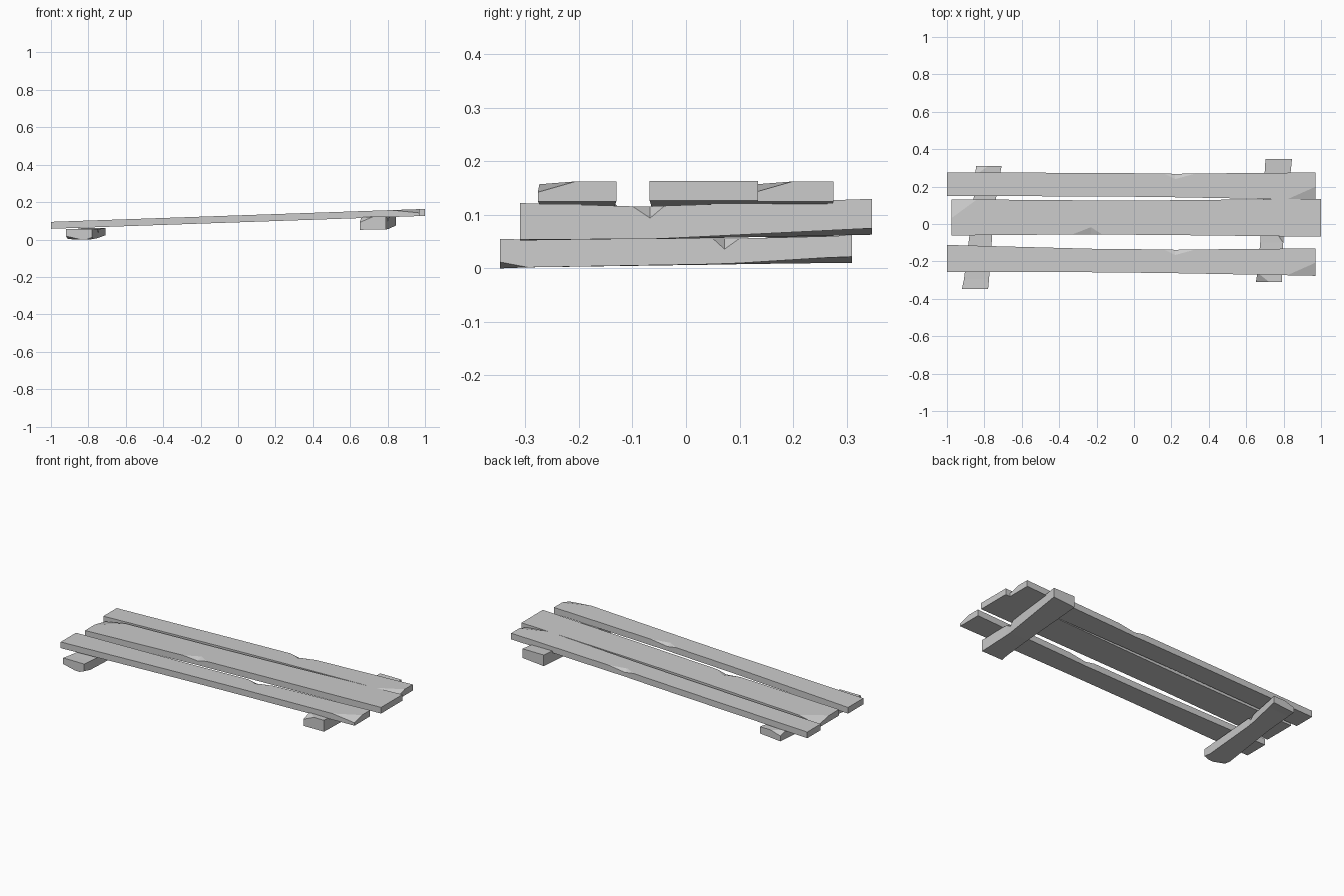
import bpy, bmesh

if "Cube" in bpy.data.objects:
    bpy.data.objects.remove(bpy.data.objects["Cube"])

NEG_BOTTOM, POS_BOTTOM, POS_TOP, NEG_TOP = range(4)


def bar(name, stations, along_y=False):
    """Loft rough four-sided sections; station = (pos, side0, side1, (zb0, zb1), z_top, chips).
    chips maps a corner to (inset, drop) for a splintered edge."""
    bm = bmesh.new()
    rings = []
    for pos, c0, c1, (za, zb), zt, chips in stations:
        corners = [(c0, za, 1, 1), (c1, zb, -1, 1), (c1, zt, -1, -1), (c0, zt, 1, -1)]
        pts = []
        for i, (c, z, sc, sz) in enumerate(corners):
            inset, drop = chips.get(i, (0, 0))
            pair = [(c, z + sz * drop), (c + sc * inset, z)]
            pts += pair if i % 2 == 0 else pair[::-1]
        rings.append([bm.verts.new((c, pos, z) if along_y else (pos, c, z))
                      for c, z in pts])
    for a, b in zip(rings, rings[1:]):
        for i in range(8):
            j = (i + 1) % 8
            bm.faces.new((a[i], a[j], b[j], b[i]))
    bm.faces.new(rings[0])
    bm.faces.new(rings[-1][::-1])
    bmesh.ops.remove_doubles(bm, verts=bm.verts, dist=1e-5)
    bmesh.ops.recalc_face_normals(bm, faces=bm.faces)
    mesh = bpy.data.meshes.new(name)
    bm.to_mesh(mesh)
    bm.free()
    obj = bpy.data.objects.new(name, mesh)
    bpy.context.collection.objects.link(obj)
    return obj


def st(x, y0, y1, chips=None):
    """Plank station on the sloping deck."""
    zb = 0.092 + 0.0345 * x
    return (x, y0, y1, (zb, zb), zb + 0.037, chips or {})


# Two matching outer planks
for name, dy, left in (("front_plank", 0, -0.112), ("back_plank", 0.406, -0.13)):
    bar(name, [
        st(-1.0, dy - 0.257, dy + left),
        st(-0.2, dy - 0.258, dy - 0.133),
        st(0.16, dy - 0.262, dy - 0.136),
        st(0.22, dy - 0.263, dy - 0.138, {POS_TOP: (0.028, 0.012)}),
        st(0.33, dy - 0.265, dy - 0.136),
        st(0.82, dy - 0.274, dy - 0.132),
        st(0.97, dy - 0.277, dy - 0.13, {NEG_TOP: (0.07, 0.02)}),
    ])

# Wider middle plank, turned end for end
bar("middle_plank", [
    st(-0.975, -0.062, 0.132, {POS_TOP: (0.1, 0.02)}),
    st(-0.84, -0.06, 0.131),
    st(-0.33, -0.056, 0.127),
    st(-0.23, -0.055, 0.126, {NEG_TOP: (0.038, 0.012)}),
    st(-0.17, -0.056, 0.126),
    st(0.2, -0.059, 0.127),
    st(1.0, -0.068, 0.135),
])

# Slanted cross beams underneath
bar("left_beam", [
    (-0.348, -0.92, -0.78, (0.0, 0.0), 0.055, {NEG_BOTTOM: (0.08, 0.018), POS_BOTTOM: (0.03, 0.012)}),
    (-0.295, -0.909, -0.775, (0.002, 0.002), 0.054, {}),
    (0.05, -0.866, -0.75, (0.007, 0.008), 0.056, {}),
    (0.072, -0.863, -0.747, (0.007, 0.009), 0.056, {POS_TOP: (0.025, 0.02)}),
    (0.1, -0.86, -0.744, (0.008, 0.01), 0.056, {}),
    (0.26, -0.848, -0.717, (0.01, 0.02), 0.06, {}),
    (0.31, -0.845, -0.708, (0.01, 0.022), 0.062, {NEG_TOP: (0.065, 0.02)}),
], along_y=True)

bar("right_beam", [
    (-0.31, 0.652, 0.79, (0.052, 0.054), 0.122, {NEG_TOP: (0.07, 0.03)}),
    (-0.26, 0.66, 0.792, (0.053, 0.054), 0.121, {}),
    (-0.1, 0.675, 0.798, (0.055, 0.055), 0.116, {}),
    (-0.067, 0.677, 0.8, (0.055, 0.055), 0.116, {POS_TOP: (0.025, 0.022)}),
    (-0.04, 0.68, 0.803, (0.055, 0.056), 0.117, {}),
    (0.348, 0.703, 0.845, (0.063, 0.075), 0.13, {}),
], along_y=True)
